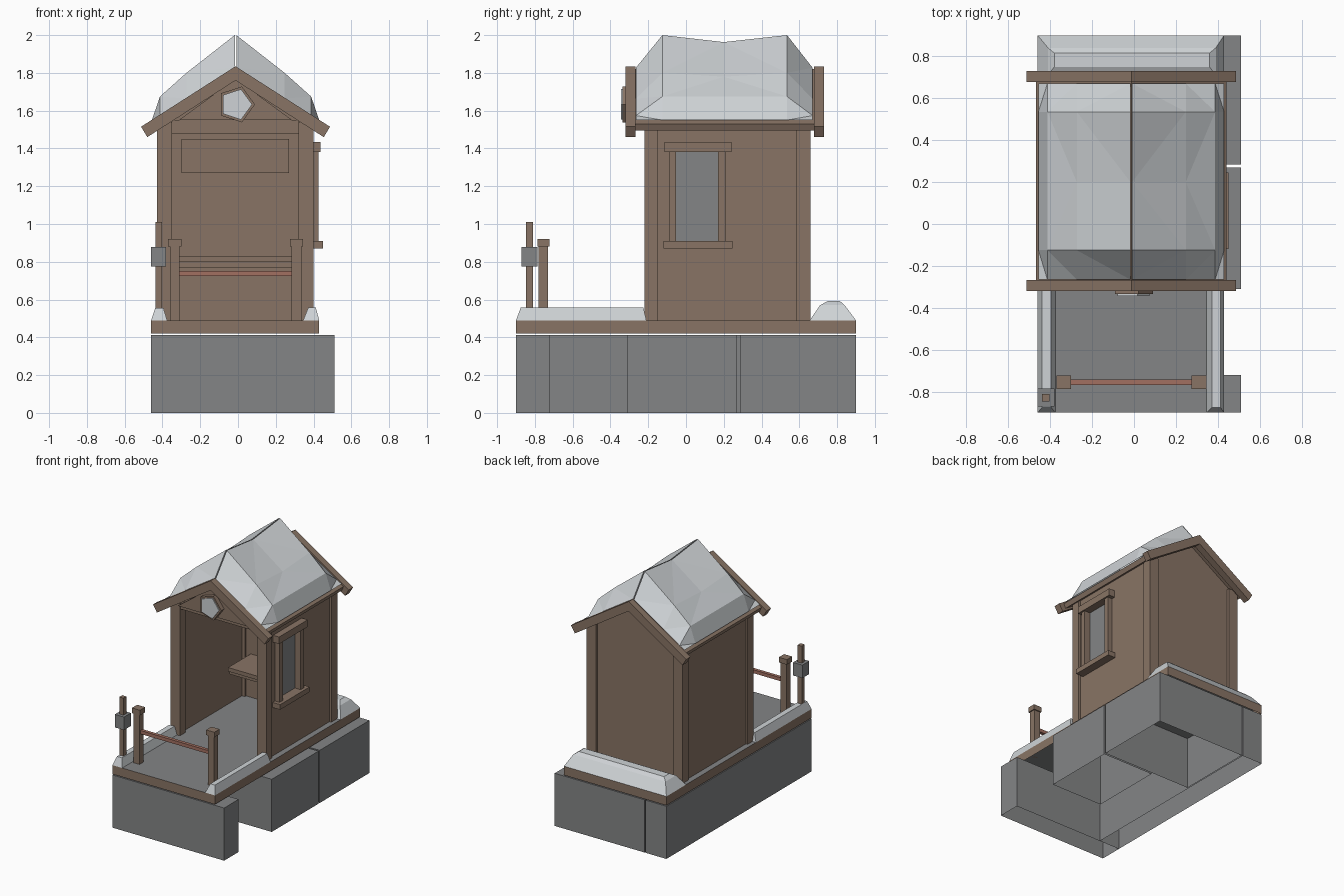
import bpy, bmesh, math
from mathutils import Vector

cube = bpy.data.objects.get("Cube")
if cube:
    bpy.data.objects.remove(cube, do_unlink=True)


def material(name, r, g, b):
    m = bpy.data.materials.new(name)
    m.use_nodes = True
    m.diffuse_color = (r, g, b, 1)
    m.node_tree.nodes["Principled BSDF"].inputs["Base Color"].default_value = (r, g, b, 1)
    return m


WOOD = material("brown wood", 0.25, 0.175, 0.13)
STONE = material("grey stone", 0.23, 0.235, 0.24)
SNOW = material("pale snow", 0.62, 0.65, 0.67)
RED = material("faded red", 0.36, 0.16, 0.12)
CX = -0.013  # centre line of the hut


def finish(name, bm, *mats):
    bmesh.ops.recalc_face_normals(bm, faces=bm.faces)
    mesh = bpy.data.meshes.new(name)
    bm.to_mesh(mesh)
    bm.free()
    for m in mats:
        mesh.materials.append(m)
    ob = bpy.data.objects.new(name, mesh)
    bpy.context.collection.objects.link(ob)
    return ob


def box(name, x, y, z, mat, open_bottom=False, top_mat=None):
    bm = bmesh.new()
    bmesh.ops.create_cube(bm, size=1)
    for v in bm.verts:
        v.co = [(a + b) / 2 + c * (b - a) for c, (a, b) in zip(v.co, (x, y, z))]
    bm.normal_update()
    bottom = [f for f in bm.faces if f.normal.z < -0.5]
    if top_mat:
        for f in bm.faces:
            f.material_index = int(f.normal.z > 0.5)
    if open_bottom:
        bmesh.ops.delete(bm, geom=bottom, context='FACES')
    return finish(name, bm, mat, *([top_mat] if top_mat else []))


def prism(name, profile, y0, y1, mat):
    """Extrude an (x, z) outline along y."""
    bm = bmesh.new()
    face = bm.faces.new([bm.verts.new((x, y0, z)) for x, z in profile])
    ext = bmesh.ops.extrude_face_region(bm, geom=[face])["geom"]
    for v in ext:
        if isinstance(v, bmesh.types.BMVert):
            v.co.y = y1
    return finish(name, bm, mat)


def drift(name, rings, mat=SNOW):
    """Stack of rectangles (x0, x1, y0, y1, z) skinned into a snow bank."""
    bm = bmesh.new()
    loops = [[bm.verts.new((x, y, z)) for x, y in ((a, c), (b, c), (b, d), (a, d))]
             for a, b, c, d, z in rings]
    for lo, hi in zip(loops, loops[1:]):
        for i in range(4):
            j = (i + 1) % 4
            bm.faces.new((lo[i], lo[j], hi[j], hi[i]))
    bm.faces.new(loops[-1])
    return finish(name, bm, mat)


# Foundation blocks, open underneath
for name, x, y in (("front_block", (-0.46, 0.51), (-0.9, -0.72)),
                   ("left_block", (-0.46, -0.28), (-0.72, 0.9)),
                   ("middle_block", (0.06, 0.51), (-0.31, 0.27)),
                   ("back_block", (-0.27, 0.51), (0.285, 0.9))):
    box(name, x, y, (0, 0.413), STONE, open_bottom=True)

# Deck with wooden rim and stone floor
box("deck", (-0.46, 0.43), (-0.9, 0.9), (0.42, 0.49), WOOD, True, STONE)

# Corner posts
for side, x in (("right", (-0.43, -0.35)), ("left", (0.32, 0.4))):
    for end, y in (("front", (-0.22, -0.15)), ("back", (0.585, 0.66))):
        box(f"{end}_{side}_corner_post", x, y, (0.49, 1.54), WOOD)

# Wall planks
for i, z in enumerate(((0.49, 0.83), (0.83, 1.18), (1.18, 1.53))):
    box(f"right_wall_plank_{i}", (-0.415, -0.375), (-0.15, 0.585), z, WOOD)
    box(f"back_wall_plank_{i}", (-0.35, 0.32), (0.6, 0.64), z, WOOD)
    if i == 0:
        box("left_wall_plank_0", (0.345, 0.385), (-0.15, 0.585), z, WOOD)
    else:
        # window opening splits the upper planks
        box(f"left_wall_plank_front_{i}", (0.345, 0.385), (-0.15, -0.055), z, WOOD)
        box(f"left_wall_plank_back_{i}", (0.345, 0.385), (0.17, 0.585), z, WOOD)
box("wall_below_window", (0.345, 0.385), (-0.055, 0.17), (0.83, 0.91), WOOD)
box("wall_above_window", (0.345, 0.385), (-0.055, 0.17), (1.38, 1.53), WOOD)
prism("back_gable", [(CX - 0.41, 1.53), (CX + 0.41, 1.53), (CX, 1.78)], 0.6, 0.64, WOOD)
box("front_header", (-0.35, 0.32), (-0.21, -0.16), (1.48, 1.55), WOOD)

# Window
box("window_pane", (0.36, 0.375), (-0.055, 0.17), (0.91, 1.38), STONE)
for name, y in (("front", (-0.09, -0.052)), ("back", (0.17, 0.21))):
    box(f"window_{name}_casing", (0.37, 0.425), y, (0.91, 1.38), WOOD)
box("window_head", (0.37, 0.437), (-0.115, 0.24), (1.38, 1.435), WOOD)
box("window_sill", (0.37, 0.45), (-0.12, 0.245), (0.87, 0.91), WOOD)

# Interior shelf and notice board
box("shelf", (-0.31, 0.285), (0.32, 0.6), (0.8, 0.83), WOOD)
box("shelf_support", (-0.31, 0.285), (0.34, 0.6), (0.77, 0.8), WOOD)
box("notice_board", (-0.3, 0.27), (0.58, 0.6), (1.27, 1.45), WOOD)

# Barge boards, roof panels and front gable plate
for side, s in (("left", 1), ("right", -1)):
    board = [(CX, 1.835), (CX + s * 0.5, 1.515), (CX + s * 0.467, 1.46), (CX, 1.76)]
    for end, y in (("front", (-0.32, -0.267)), ("back", (0.677, 0.73))):
        prism(f"{end}_{side}_barge_board", board, *y, WOOD)
    panel = [(CX, 1.82), (CX + s * 0.455, 1.53), (CX + s * 0.44, 1.495), (CX, 1.775)]
    prism(f"{side}_roof_panel", panel, -0.267, 0.677, WOOD)
prism("front_gable_plate", [(CX - 0.3, 1.55), (CX + 0.3, 1.55), (CX, 1.77)], -0.3, -0.26, WOOD)


# Pentagonal badge on the gable
def pentagon(r):
    return [(-0.01 + r * math.cos(math.tau * i / 5), 1.633 + r * math.sin(math.tau * i / 5))
            for i in range(5)]


prism("badge_rim", pentagon(0.1), -0.335, -0.3, WOOD)
prism("badge_face", pentagon(0.085), -0.343, -0.335, SNOW)

# Roof snow: a sunken middle row between two raised ends on each slope
for side, s in (("left", 1), ("right", -1)):
    bm = bmesh.new()
    grid = []
    for dx, z, dip in ((0.004, 2.0, 0.037), (0.26, 1.8, 0.02), (0.4, 1.675, 0)):
        base_z = 1.83 - 0.64 * dx
        row = [(-0.265, base_z), (-0.125, z), (0.2, z - dip), (0.535, z), (0.67, base_z)]
        grid.append([bm.verts.new((CX + s * dx, y, h)) for y, h in row])
    grid.append([bm.verts.new((CX + s * 0.443, y, 1.55)) for y in (-0.265, -0.125, 0.2, 0.535, 0.67)])
    for a, b in zip(grid, grid[1:]):
        for i in range(4):
            bm.faces.new((a[i], a[i + 1], b[i + 1], b[i]))
    bm.faces.new(grid[0])
    bmesh.ops.triangulate(bm, faces=bm.faces)
    finish(f"{side}_roof_snow", bm, SNOW)

# Snow banks on the deck
drift("right_snow_bank", [(-0.46, -0.375, -0.9, -0.21, 0.49),
                          (-0.438, -0.395, -0.875, -0.225, 0.555)])
drift("left_snow_bank", [(0.345, 0.43, -0.9, -0.21, 0.49),
                         (0.372, 0.412, -0.875, -0.225, 0.557)])
drift("back_snow_bank", [(-0.46, 0.43, 0.655, 0.9, 0.49),
                         (-0.41, 0.39, 0.71, 0.84, 0.57),
                         (-0.38, 0.36, 0.75, 0.815, 0.592)])

# Front barrier
for side, x in (("right", -0.335), ("left", 0.31)):
    box(f"{side}_barrier_post", (x - 0.026, x + 0.026), (-0.78, -0.73), (0.49, 0.88), WOOD)
    box(f"{side}_barrier_cap", (x - 0.035, x + 0.035), (-0.787, -0.722), (0.88, 0.92), WOOD)
box("barrier_rail", (-0.31, 0.285), (-0.768, -0.742), (0.725, 0.752), RED)

# Lamp post
box("lamp_post", (-0.438, -0.402), (-0.846, -0.81), (0.49, 1.01), WOOD)
box("lamp_box", (-0.46, -0.38), (-0.87, -0.785), (0.775, 0.877), STONE)
